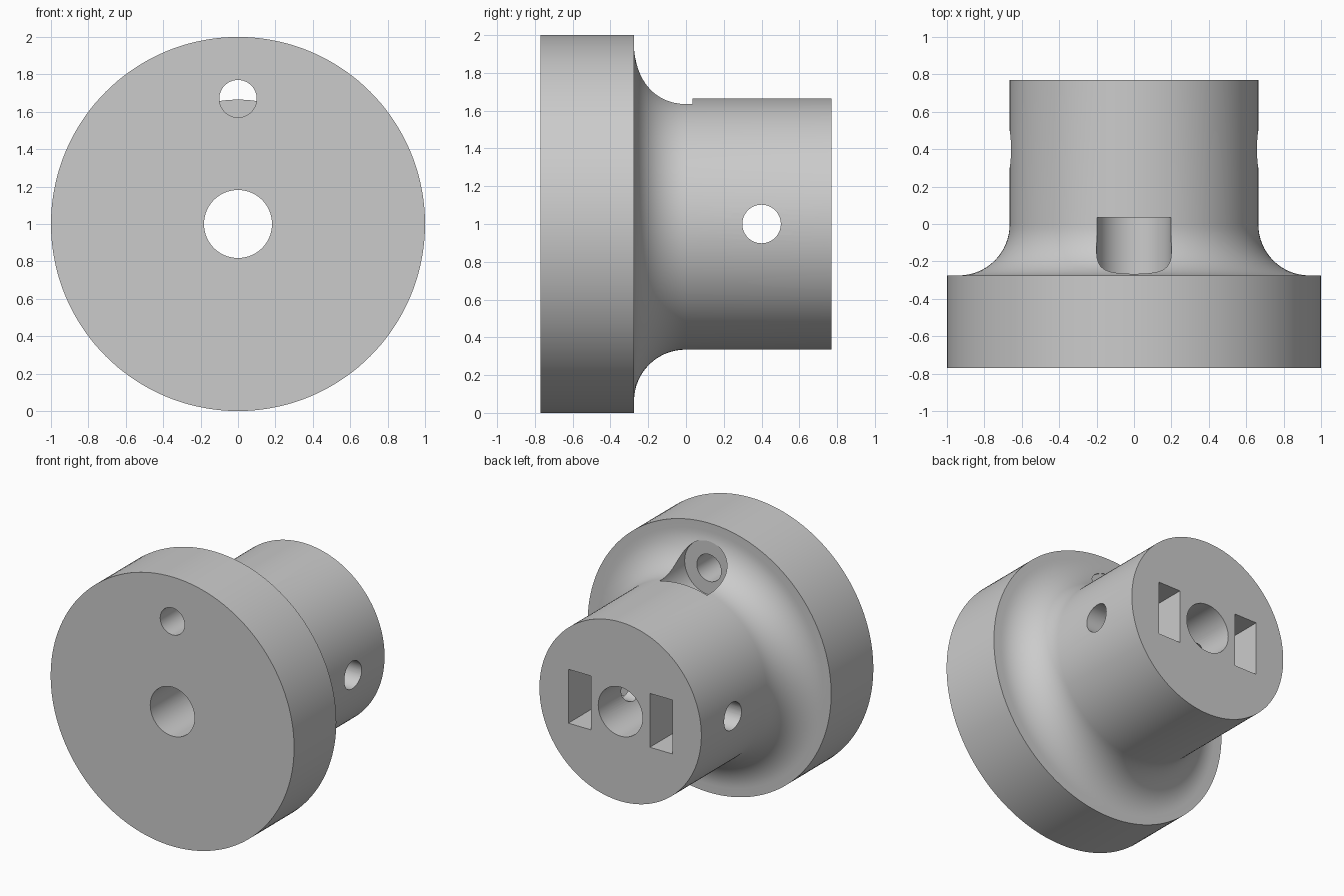
import bpy, bmesh, math
from mathutils import Matrix, Vector

if "Cube" in bpy.data.objects:
    bpy.data.objects.remove(bpy.data.objects["Cube"], do_unlink=True)

AXIS_Z = 1.0      # height of the shaft axis
FRONT, BACK = -0.77, 0.77
FLANGE_BACK = -0.275
HUB_R = 0.665
FILLET = 0.272

grey = bpy.data.materials.new("plain grey")
grey.use_nodes = True
colour = (0.6, 0.6, 0.6, 1)
grey.diffuse_color = colour
grey.node_tree.nodes["Principled BSDF"].inputs["Base Color"].default_value = colour


def finish(name, bm):
    bmesh.ops.recalc_face_normals(bm, faces=bm.faces)
    mesh = bpy.data.meshes.new(name)
    bm.to_mesh(mesh)
    bm.free()
    mesh.materials.append(grey)
    obj = bpy.data.objects.new(name, mesh)
    bpy.context.scene.collection.objects.link(obj)
    return obj


def lathe(name, profile, steps=144):
    """Revolve (radius, y) points around the shaft axis."""
    bm = bmesh.new()
    rings = []
    for i in range(steps):
        a = math.tau * i / steps
        rings.append([bm.verts.new((r * math.sin(a), y, AXIS_Z + r * math.cos(a)))
                      for r, y in profile])
    for i in range(steps):
        here, there = rings[i], rings[(i + 1) % steps]
        for j in range(len(profile) - 1):
            bm.faces.new((here[j], here[j + 1], there[j + 1], there[j]))
    # flat end caps
    bm.faces.new([ring[0] for ring in rings])
    bm.faces.new([ring[-1] for ring in rings])
    return finish(name, bm)


def rod(name, start, end, radius, steps=64):
    start, end = Vector(start), Vector(end)
    axis = end - start
    turn = axis.to_track_quat('Z', 'Y').to_matrix().to_4x4()
    bm = bmesh.new()
    bmesh.ops.create_cone(bm, cap_ends=True, segments=steps, radius1=radius,
                          radius2=radius, depth=axis.length,
                          matrix=Matrix.Translation((start + end) / 2) @ turn)
    return finish(name, bm)


def block(name, centre, size):
    bm = bmesh.new()
    bmesh.ops.create_cube(bm, size=1, matrix=Matrix.Translation(centre)
                          @ Matrix.Diagonal((*size, 1)))
    return finish(name, bm)


# Flange, concave fillet and hub as one turned body
profile = [(1, FRONT), (1, FLANGE_BACK)]
for i in range(17):
    a = math.pi / 2 * i / 16
    profile.append((HUB_R + FILLET * (1 - math.sin(a)),
                    FLANGE_BACK + FILLET * (1 - math.cos(a))))
profile.append((HUB_R, BACK))
body = lathe("flanged_hub", profile)

# Shaft bore, cross hole, flange hole and its counterbore
pin_z = 1.67
cutters = [
    rod("shaft_bore", (0, -1, AXIS_Z), (0, 1, AXIS_Z), 0.182),
    rod("cross_hole", (-1, 0.4, AXIS_Z), (1, 0.4, AXIS_Z), 0.102),
    rod("flange_hole", (0, -1, pin_z), (0, -0.1, pin_z), 0.1),
    rod("counterbore", (0, -0.27, pin_z), (0, 0.035, pin_z), 0.2),
]
# Nut slots in the back face
for side, label in ((1, "left"), (-1, "right")):
    cutters.append(block(label + "_nut_slot", (side * 0.335, 0.6, AXIS_Z),
                         (0.185, 0.8, 0.4)))

for cutter in cutters:
    cutter.hide_render = True
    cut = body.modifiers.new(cutter.name, 'BOOLEAN')
    cut.operation = 'DIFFERENCE'
    cut.solver = 'EXACT'
    cut.object = cutter

# Apply the cuts and drop the cutters
bpy.context.view_layer.objects.active = body
body.select_set(True)
for cut in list(body.modifiers):
    bpy.ops.object.modifier_apply(modifier=cut.name)
for cutter in cutters:
    bpy.data.objects.remove(cutter, do_unlink=True)

bpy.ops.object.select_all(action='DESELECT')
body.select_set(True)
bpy.ops.object.shade_smooth_by_angle(angle=math.radians(30))
